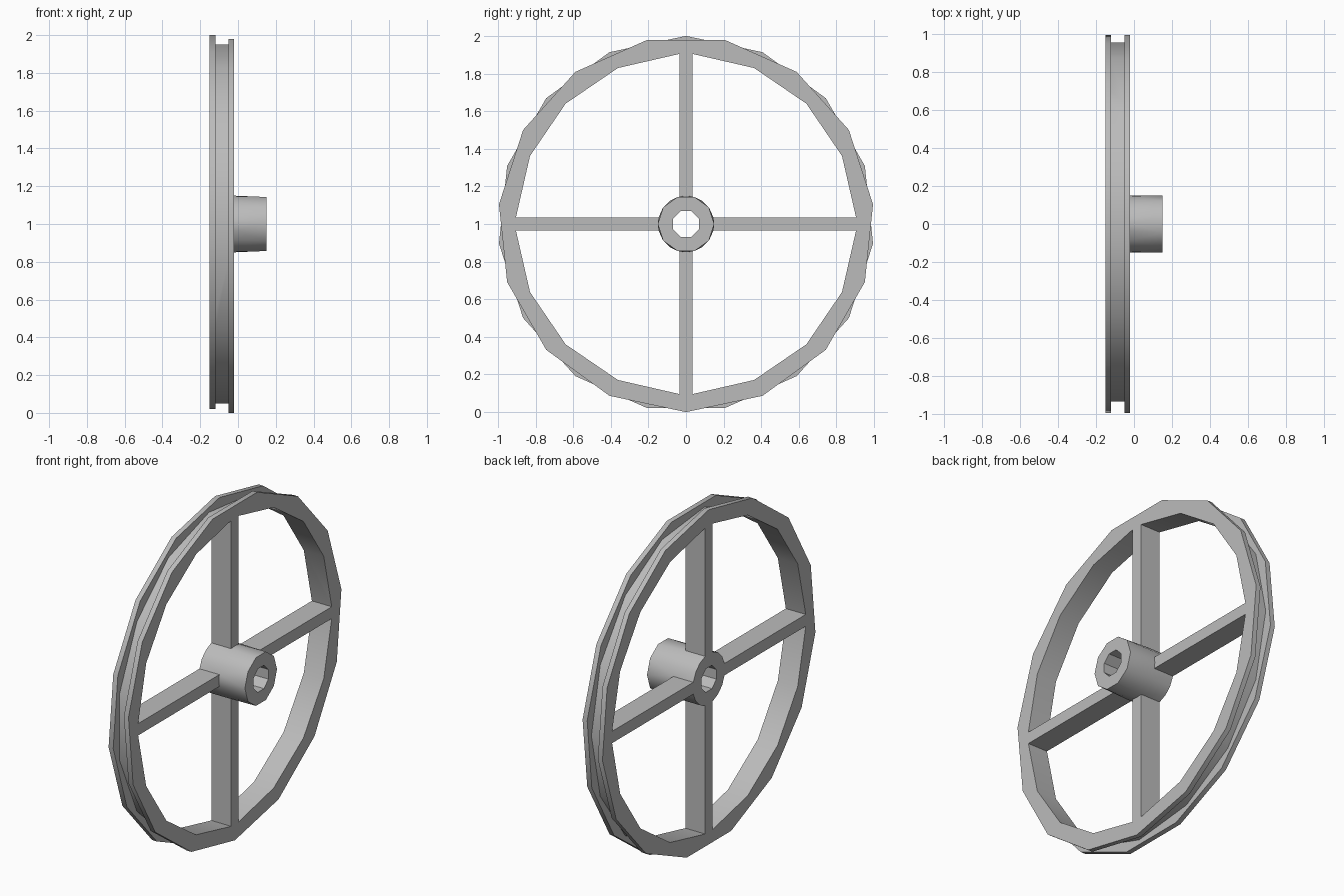
import bpy, bmesh
from math import sin, cos, pi, asin, radians

default = bpy.data.objects.get("Cube")
if default:
    bpy.data.objects.remove(default, do_unlink=True)

RIM_IN, HUB_R, BORE_R = 0.905, 0.15, 0.075
SPOKE = 0.035                       # half width of a spoke
BACK, FACE, BOSS_END = -0.15, -0.02, 0.15

grey = bpy.data.materials.new("grey metal")
grey.use_nodes = True
grey.diffuse_color = (0.5, 0.5, 0.5, 1)
grey.node_tree.nodes["Principled BSDF"].inputs["Base Color"].default_value = (0.5, 0.5, 0.5, 1)


def polar(r, a):
    """Point (y, z) about the axle, angle measured from +y."""
    return (r * cos(a), r * sin(a))


def ngon(r, n, start):
    return [polar(r, start + 2 * pi * i / n) for i in range(n)]


def arc(r, steps, turn=0):
    """Arc across one quadrant between two spoke edges."""
    a = asin(SPOKE / r)
    return [polar(r, turn + a + (pi / 2 - 2 * a) * i / steps) for i in range(steps + 1)]


def place(bm, ring, x):
    return [bm.verts.new((x, y, z + 1)) for y, z in ring]


def finish(bm, name):
    bmesh.ops.recalc_face_normals(bm, faces=bm.faces[:])
    mesh = bpy.data.meshes.new(name)
    bm.to_mesh(mesh)
    bm.free()
    mesh.materials.append(grey)
    ob = bpy.data.objects.new(name, mesh)
    bpy.context.collection.objects.link(ob)
    return ob


def prisms(name, rings, x0, x1):
    """Extrude each outline along the axle."""
    bm = bmesh.new()
    for ring in rings:
        a, b = place(bm, ring, x0), place(bm, ring, x1)
        bm.faces.new(a)
        bm.faces.new(b)
        for i in range(len(a)):
            j = (i + 1) % len(a)
            bm.faces.new((a[i], a[j], b[j], b[i]))
    return finish(bm, name)


def combine(target, other, operation):
    mod = target.modifiers.new(operation.lower(), 'BOOLEAN')
    mod.operation, mod.solver, mod.object = operation, 'EXACT', other
    bpy.context.view_layer.objects.active = target
    bpy.ops.object.modifier_apply(modifier=mod.name)
    bpy.data.objects.remove(other, do_unlink=True)


# Grooved rim: a core between two flanges, one flange turned half a turn
wheel = prisms("spoked_wheel", [ngon(0.955, 15, 0)], -0.14, -0.03)
combine(wheel, prisms("back_flange", [ngon(1, 15, pi / 2)], BACK, -0.12), 'UNION')
combine(wheel, prisms("front_flange", [ngon(1, 15, -pi / 2)], -0.05, FACE), 'UNION')

# Four pockets leave the spokes and the hub
pockets = [arc(RIM_IN, 4, k * pi / 2) + arc(HUB_R, 3, k * pi / 2)[::-1] for k in range(4)]
combine(wheel, prisms("pocket_cutter", pockets, -0.3, 0.1), 'DIFFERENCE')

# Hub boss: lofted from the pocket outline to a ten sided end
bm = bmesh.new()
for k in range(4):
    place(bm, [polar(HUB_R, k * pi / 2)] + arc(HUB_R, 3, k * pi / 2), FACE)
place(bm, ngon(HUB_R, 10, 0), BOSS_END)
bmesh.ops.convex_hull(bm, input=bm.verts[:])
bmesh.ops.dissolve_limit(bm, angle_limit=radians(0.5), verts=bm.verts[:], edges=bm.edges[:])
combine(wheel, finish(bm, "hub_boss"), 'UNION')

# Axle bore
combine(wheel, prisms("bore_cutter", [ngon(BORE_R, 8, pi / 8)], -0.3, 0.3), 'DIFFERENCE')

bpy.ops.object.select_all(action='DESELECT')
wheel.select_set(True)
bpy.context.view_layer.objects.active = wheel
bpy.ops.object.shade_smooth_by_angle(angle=radians(30))
